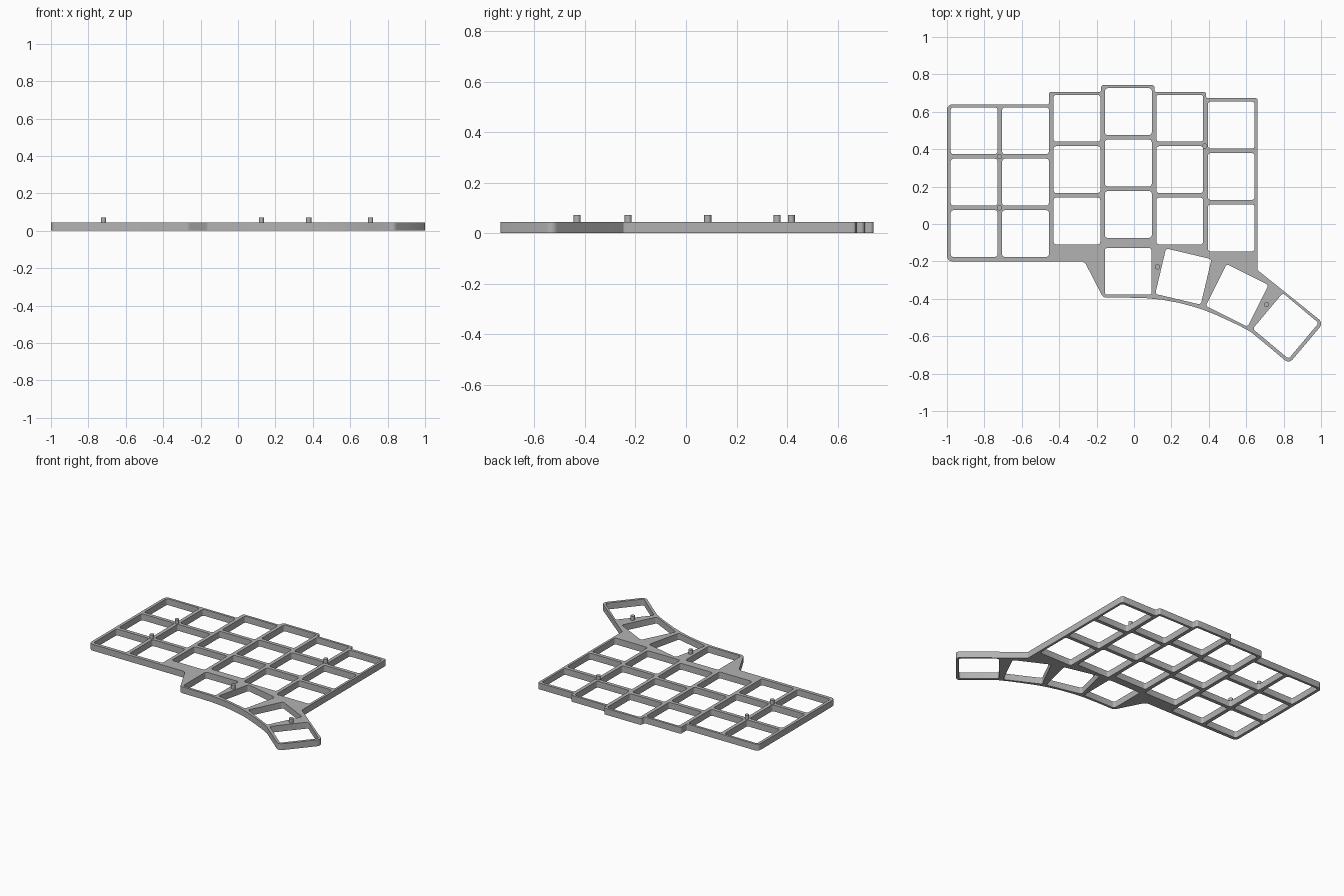
import bpy, bmesh, math
from mathutils import Vector, Matrix

if "Cube" in bpy.data.objects:
    bpy.data.objects.remove(bpy.data.objects["Cube"])

THICK, PIN_TOP = 0.044, 0.072
HOLE = 0.25

grey = bpy.data.materials.new("light grey")
grey.diffuse_color = (0.45, 0.45, 0.45, 1)
grey.use_nodes = True
grey.node_tree.nodes["Principled BSDF"].inputs["Base Color"].default_value = grey.diffuse_color


def rounded(points, steps=5):
    """Turn (x, y, radius) corners into a polygon with rounded corners."""
    out = []
    n = len(points)
    for i, (x, y, r) in enumerate(points):
        p = Vector((x, y))
        if r == 0:
            out.append(p)
            continue
        a = (Vector(points[i - 1][:2]) - p).normalized()
        b = (Vector(points[(i + 1) % n][:2]) - p).normalized()
        half = a.angle(b) / 2
        centre = p + (a + b).normalized() * (r / math.sin(half))
        start = p + a * (r / math.tan(half)) - centre
        end = p + b * (r / math.tan(half)) - centre
        sweep = start.angle_signed(end)
        for k in range(steps + 1):
            out.append(centre + Matrix.Rotation(-sweep * k / steps, 2) @ start)
    return out


def key_hole(x, y, angle=0):
    h = HOLE / 2
    turn = Matrix.Rotation(math.radians(angle), 2)
    corners = [(-h, -h, .014), (h, -h, .014), (h, h, .014), (-h, h, .014)]
    return [turn @ p + Vector((x, y)) for p in rounded(corners, 4)]


# Outer edge of the plate, clockwise from the left end of the bottom edge
outline = rounded([
    (-1, -.2, .03), (-1, .64, .03), (-.455, .64, .006), (-.455, .707, .014),
    (-.177, .707, .006), (-.177, .743, .014), (.11, .743, .014),
    (.11, .707, .006), (.386, .707, .014), (.386, .674, .006),
    (.661, .674, .014), (.661, -.247, .01),
    (1.013, -.529, .03), (.829, -.747, .03),
    (.719, -.655, 0), (.623, -.576, 0), (.56, -.542, 0), (.487, -.508, 0),
    (.425, -.48, 0), (.36, -.455, 0), (.30, -.437, 0), (.233, -.42, 0),
    (.15, -.405, 0), (.07, -.397, 0), (-.03, -.394, 0),
    (-.165, -.394, .03), (-.265, -.2, .035)])

# Key openings: six staggered columns of three, then the thumb fan
holes = []
for col, top in enumerate((.499, .499, .566, .601, .566, .529)):
    for row in range(3):
        holes.append(key_hole(-.855 + .275 * col, top - .275 * row))
for x, y, angle in ((-.031, -.253, 0), (.264, -.281, -13.3),
                    (.551, -.382, -26.6), (.811, -.545, -40)):
    holes.append(key_hole(x, y, angle))

# Plate: filled profile with openings, extruded
curve = bpy.data.curves.new("switch_plate", 'CURVE')
curve.dimensions = '2D'
curve.fill_mode = 'BOTH'
curve.extrude = THICK / 2
for loop in [outline] + holes:
    spline = curve.splines.new('POLY')
    spline.points.add(len(loop) - 1)
    for pt, co in zip(spline.points, loop):
        pt.co = (co.x, co.y, 0, 1)
    spline.use_cyclic_u = True
plate = bpy.data.objects.new("switch_plate", curve)
bpy.context.collection.objects.link(plate)
bpy.context.view_layer.objects.active = plate
plate.select_set(True)
bpy.ops.object.convert(target='MESH')
plate = bpy.context.object
bm = bmesh.new()
bm.from_mesh(plate.data)
bmesh.ops.remove_doubles(bm, verts=bm.verts, dist=1e-5)
bmesh.ops.translate(bm, verts=bm.verts, vec=(0, 0, THICK / 2))
bmesh.ops.recalc_face_normals(bm, faces=bm.faces)
bm.to_mesh(plate.data)
bm.free()
plate.data.materials.clear()
plate.data.materials.append(grey)
bpy.ops.object.shade_smooth_by_angle(angle=math.radians(30))

# Locating pins standing on the plate
for i, (x, y) in enumerate(((-.719, .361), (-.719, .086), (.378, .417),
                            (.125, -.229), (.709, -.431))):
    low = THICK - .01
    bpy.ops.mesh.primitive_cylinder_add(
        vertices=24, radius=.014, depth=PIN_TOP - low,
        location=(x, y, (PIN_TOP + low) / 2))
    pin = bpy.context.object
    pin.name = f"locating_pin_{i + 1}"
    pin.data.materials.append(grey)
    bpy.ops.object.shade_smooth_by_angle(angle=math.radians(30))
